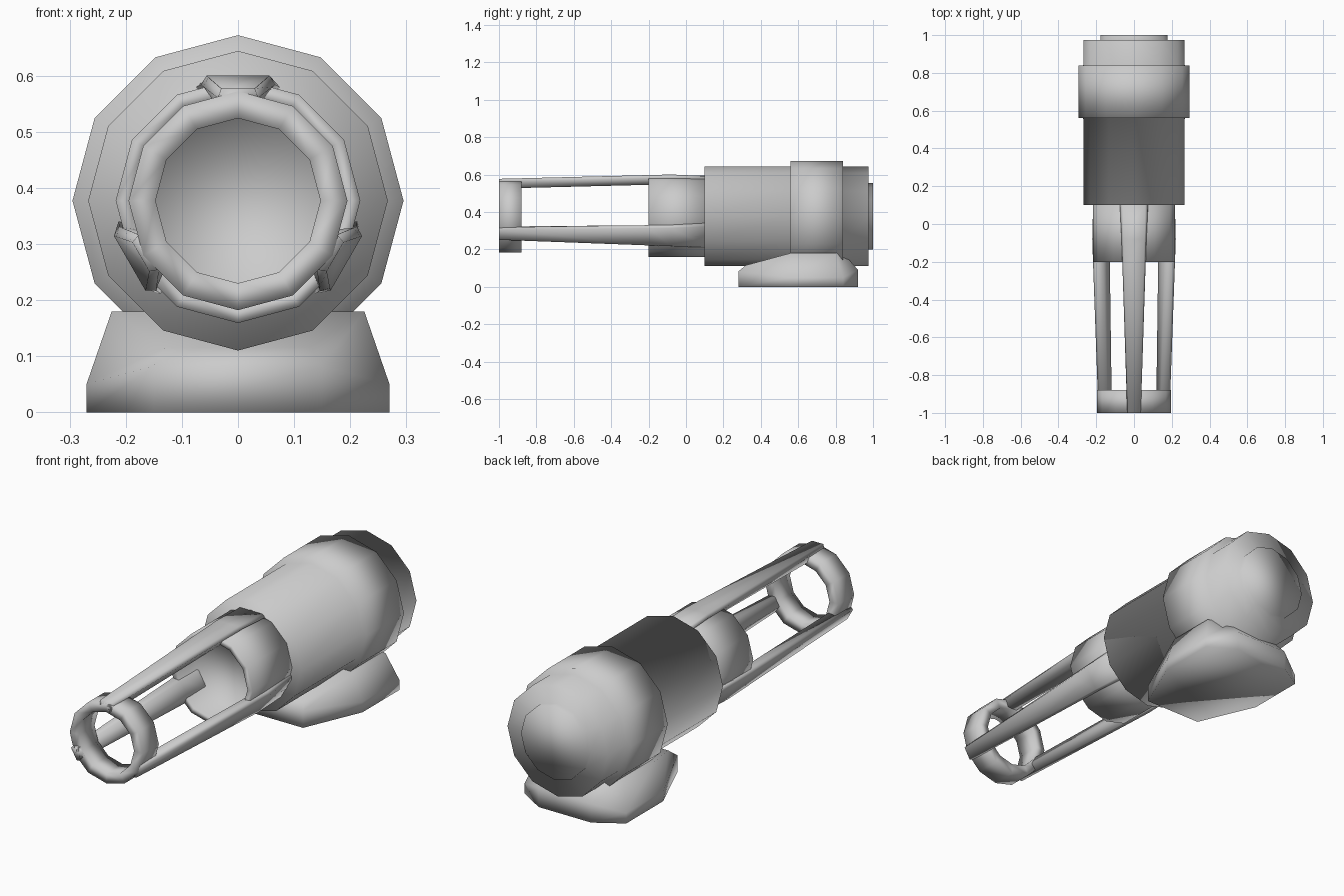
import bpy, bmesh, math

if "Cube" in bpy.data.objects:
    bpy.data.objects.remove(bpy.data.objects["Cube"])

AXIS_Z = 0.377
SIDES = 12


def finish(name, bm):
    bmesh.ops.recalc_face_normals(bm, faces=bm.faces[:])
    mesh = bpy.data.meshes.new(name)
    bm.to_mesh(mesh)
    bm.free()
    for p in mesh.polygons:
        p.use_smooth = True
    obj = bpy.data.objects.new(name, mesh)
    bpy.context.collection.objects.link(obj)
    return obj


def bridge(bm, a, b):
    for i in range(len(a)):
        j = (i + 1) % len(a)
        bm.faces.new((a[i], a[j], b[j], b[i]))


def turned(name, profile, closed=False):
    """Twelve-sided body along y from (radius, y) points."""
    bm = bmesh.new()
    rings = []
    for r, y in profile:
        angles = [math.tau * i / SIDES for i in range(SIDES)]
        rings.append([bm.verts.new((r * math.cos(a), y, AXIS_Z + r * math.sin(a)))
                      for a in angles])
    for a, b in zip(rings, rings[1:]):
        bridge(bm, a, b)
    if closed:
        bridge(bm, rings[-1], rings[0])
    else:
        bm.faces.new(rings[0])
        bm.faces.new(rings[-1])
    return finish(name, bm)


# Main barrel with stepped rear band and cap
turned("main_body", [(0.267, 0.1), (0.267, 0.56), (0.295, 0.56), (0.295, 0.84),
                     (0.267, 0.84), (0.267, 0.975), (0.178, 0.975), (0.178, 1.0)])

# Hollow collar in front of the barrel
turned("front_collar", [(0.19, -0.06), (0.19, -0.2), (0.218, -0.2), (0.218, 0.11)])

# Open ring at the nose
turned("nose_ring", [(0.147, -1.0), (0.195, -1.0), (0.195, -0.88), (0.147, -0.88)],
       closed=True)


# Three tapered struts from collar to nose ring
def strut(name, angle):
    # y, inner radius, outer radius, inner / middle / outer half widths
    stations = [(-1.0, 0.148, 0.2, 0.022, 0.036, 0.03),
                (-0.2, 0.168, 0.22, 0.035, 0.062, 0.053),
                (-0.08, 0.172, 0.223, 0.036, 0.066, 0.056),
                (0.11, 0.175, 0.215, 0.036, 0.075, 0.06)]
    out = (math.cos(angle), math.sin(angle))
    bm = bmesh.new()
    loops = []
    for y, r0, r1, w0, w1, w2 in stations:
        rm = r0 + (r1 - r0) * 0.68
        section = [(-w0, r0), (w0, r0), (w1, rm), (w2, r1), (-w2, r1), (-w1, rm)]
        loops.append([bm.verts.new((r * out[0] - t * out[1], y,
                                    AXIS_Z + r * out[1] + t * out[0]))
                      for t, r in section])
    for a, b in zip(loops, loops[1:]):
        bridge(bm, a, b)
    bm.faces.new(loops[0])
    bm.faces.new(loops[-1])
    finish(name, bm)


for label, deg in (("top", 90), ("left", 210), ("right", 330)):
    strut("strut_" + label, math.radians(deg))

# Faceted foot under the barrel, half outlines mirrored in x
layers = [
    [(0.15, 0.28, 0), (0.27, 0.56, 0), (0.27, 0.84, 0), (0.14, 0.92, 0)],
    [(0.15, 0.28, 0.082), (0.27, 0.56, 0.05), (0.27, 0.84, 0.05), (0.14, 0.92, 0.09)],
    [(0.13, 0.32, 0.115), (0.225, 0.56, 0.18), (0.225, 0.8, 0.18), (0.12, 0.84, 0.18)],
]
bm = bmesh.new()
loops = []
for half in layers:
    full = half + [(-x, y, z) for x, y, z in reversed(half)]
    loops.append([bm.verts.new(p) for p in full])
for a, b in zip(loops, loops[1:]):
    bridge(bm, a, b)
bm.faces.new(loops[0])
t = loops[-1]
for i in range(3):
    bm.faces.new((t[i], t[i + 1], t[6 - i], t[7 - i]))
finish("base_foot", bm)
